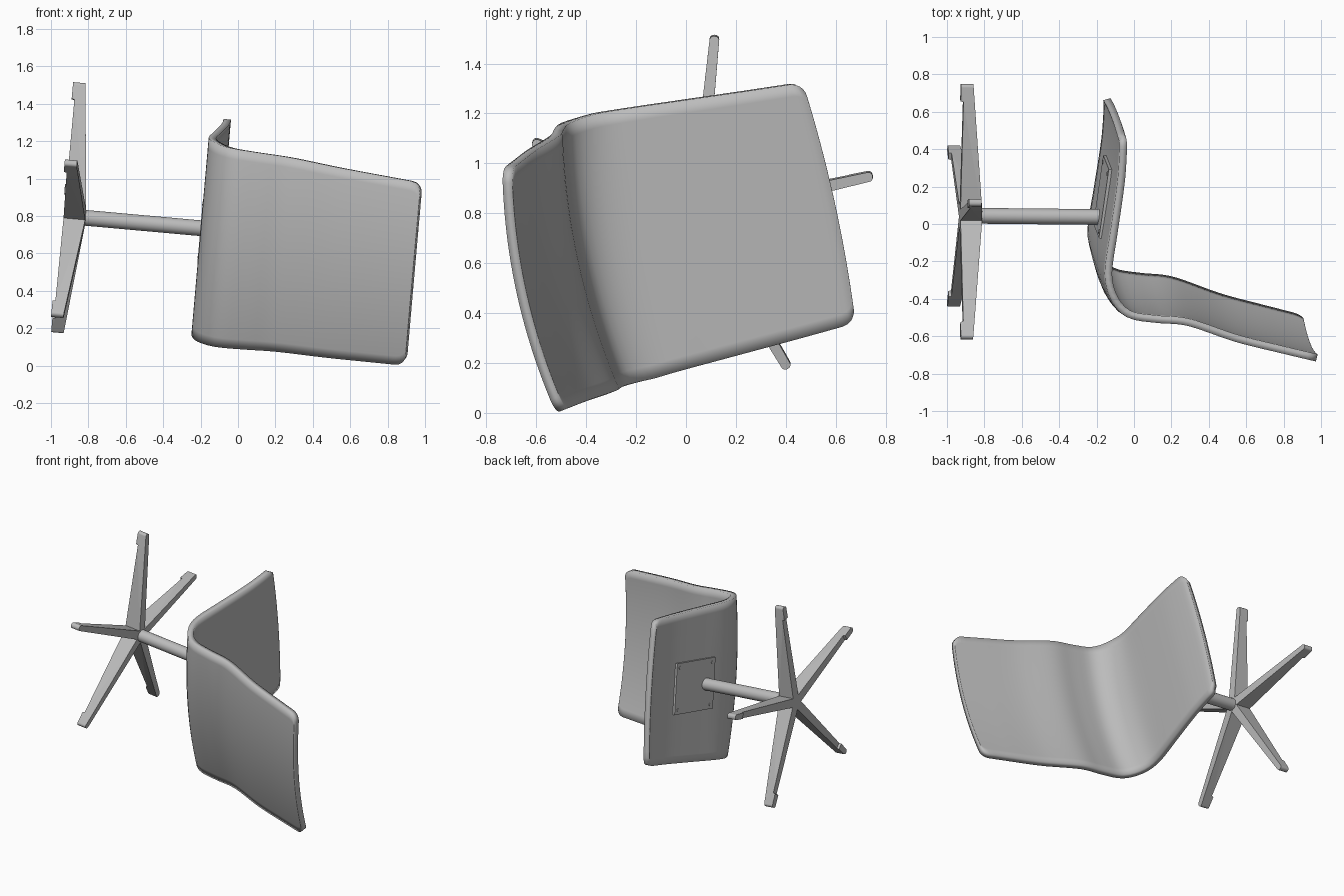
import bpy, bmesh, math
from mathutils import Vector, Matrix

if "Cube" in bpy.data.objects:
    bpy.data.objects.remove(bpy.data.objects["Cube"])

# Chair frame: forward, sideways and up axes of the toppled chair
up = Vector((1, -0.01, -0.09)).normalized()
a = math.radians(12.4)
fwd = Vector((0, math.cos(a), math.sin(a)))
fwd = (fwd - up * fwd.dot(up)).normalized()
side = up.cross(fwd)
FRAME = Matrix((fwd, side, up)).transposed().to_4x4()
FRAME.translation = (0, 0.0355, 0.7165)

grey = bpy.data.materials.new("plain grey")
grey.diffuse_color = (0.5, 0.5, 0.5, 1)
grey.use_nodes = True
grey.node_tree.nodes["Principled BSDF"].inputs["Base Color"].default_value = grey.diffuse_color


def add(name, bm, local=Matrix(), smooth=True):
    """Turn a bmesh into an object placed in the chair frame."""
    bmesh.ops.recalc_face_normals(bm, faces=bm.faces) if name != "seat_shell" else None
    me = bpy.data.meshes.new(name)
    bm.to_mesh(me)
    bm.free()
    me.materials.append(grey)
    ob = bpy.data.objects.new(name, me)
    bpy.context.collection.objects.link(ob)
    ob.matrix_world = FRAME @ local
    if smooth:
        bpy.ops.object.select_all(action='DESELECT')
        ob.select_set(True)
        bpy.context.view_layer.objects.active = ob
        bpy.ops.object.shade_smooth_by_angle(angle=math.radians(35))
    return ob


def cylinder(name, r, z0, z1, x=0, y=0, n=32, local=Matrix()):
    bm = bmesh.new()
    bmesh.ops.create_cone(bm, cap_ends=True, segments=n, radius1=r, radius2=r, depth=z1 - z0,
                          matrix=Matrix.Translation((x, y, (z0 + z1) / 2)))
    return add(name, bm, local)


# Seat shell: side profile (forward, up) from front lip to top of backrest
PROFILE = [(.55, -.105), (.51, -.095), (.36, -.098), (.225, -.11), (.02, -.135), (-.175, -.158),
           (-.278, -.142), (-.36, -.095), (-.402, -.03), (-.42, .1), (-.437, .267),
           (-.525, .53), (-.585, .77), (-.632, .967)]


def spline(pts, n=12):
    p = [Vector(q) for q in pts]
    p = [2 * p[0] - p[1]] + p + [2 * p[-1] - p[-2]]
    out = []
    for i in range(1, len(p) - 2):
        for k in range(n):
            t = k / n
            out.append(0.5 * (2 * p[i] + (p[i + 1] - p[i - 1]) * t
                       + (2 * p[i - 1] - 5 * p[i] + 4 * p[i + 1] - p[i + 2]) * t * t
                       + (3 * p[i] - p[i - 1] - 3 * p[i + 1] + p[i + 2]) * t ** 3))
    return out + [p[-2]]


path = spline(PROFILE)
dist = [0]
for p, q in zip(path, path[1:]):
    dist.append(dist[-1] + (q - p).length)
total = dist[-1]


def at(d):
    i = next((k for k in range(1, len(dist)) if dist[k] >= d), len(dist) - 1)
    return path[i - 1].lerp(path[i], (d - dist[i - 1]) / (dist[i] - dist[i - 1]))


def clamp(v):
    return max(0, min(1, v))


R = 0.055                       # corner rounding
ends = [0, .002, .008, .018, .033, R]
stations = ends + [R + (total - 2 * R) * k / 56 for k in range(1, 56)] + [total - d for d in reversed(ends)]
COLS = 20
bend = 0.84                     # arc length at the widest place
bm = bmesh.new()
rows = []
for d in stations:
    p = at(d)
    half = .495 + .05 * (d / bend if d < bend else (total - d) / (total - bend))
    e = min(d, total - d)
    trim = R - math.sqrt(max(0, R * R - (R - e) ** 2)) if e < R else 0
    bow = .022 * clamp(1 - d / .25) - .05 * clamp((-.05 - p.x) / .25)
    row = []
    for j in range(COLS + 1):
        s = 2 * j / COLS - 1
        w = s * (half - trim)
        row.append(bm.verts.new((p.x + bow * (1 - (w / half) ** 2), w, p.y)))
    rows.append(row)
for r0, r1 in zip(rows, rows[1:]):
    for j in range(COLS):
        bm.faces.new((r0[j], r1[j], r1[j + 1], r0[j + 1]))
shell = add("seat_shell", bm)
mod = shell.modifiers.new("thickness", 'SOLIDIFY')
mod.thickness = 0.04
mod.offset = 1
# keep the smoothing step after the thickness
while shell.modifiers[0] != mod and shell.modifiers.find(mod.name) > 0:
    shell.modifiers.move(shell.modifiers.find(mod.name), 0)

# Mounting plate with four screws under the seat
tilt = Matrix.Translation((.11, 0, -.170)) @ Matrix.Rotation(-math.atan2(.042, .38), 4, 'Y')
bm = bmesh.new()
bmesh.ops.create_cube(bm, size=1, matrix=Matrix.Diagonal((.38, .35, .02, 1)))
add("mounting_plate", bm, tilt, smooth=False)
for x in (-.16, .16):
    for y in (-.145, .145):
        cylinder("plate_screw", .011, -.014, 0, x, y, 12, tilt)

# Central post
cylinder("post", .042, -.92, -.165)

# Five tapered legs with a small foot pad at the tip
LEG = [(0, -.935), (0, -.815), (.72, -.884), (.72, -.95), (.63, -.95), (.625, -.935)]
for k in range(5):
    bm = bmesh.new()
    sides = []
    for s in (-1, 1):
        sides.append([bm.verts.new((r, s * (.031 - .012 * r / .72), u)) for r, u in LEG])
    n = len(LEG)
    bm.faces.new(sides[0])
    bm.faces.new(sides[1])
    for i in range(n):
        j = (i + 1) % n
        bm.faces.new((sides[0][i], sides[0][j], sides[1][j], sides[1][i]))
    tips = [e for e in bm.edges if all(v.co.x > .71 for v in e.verts)
            and abs(e.verts[0].co.z - e.verts[1].co.z) > .01]
    bmesh.ops.bevel(bm, geom=tips, offset=.016, segments=4, profile=.5, affect='EDGES')
    add("base_leg", bm, Matrix.Rotation(math.radians(72 * k), 4, 'Z'))
